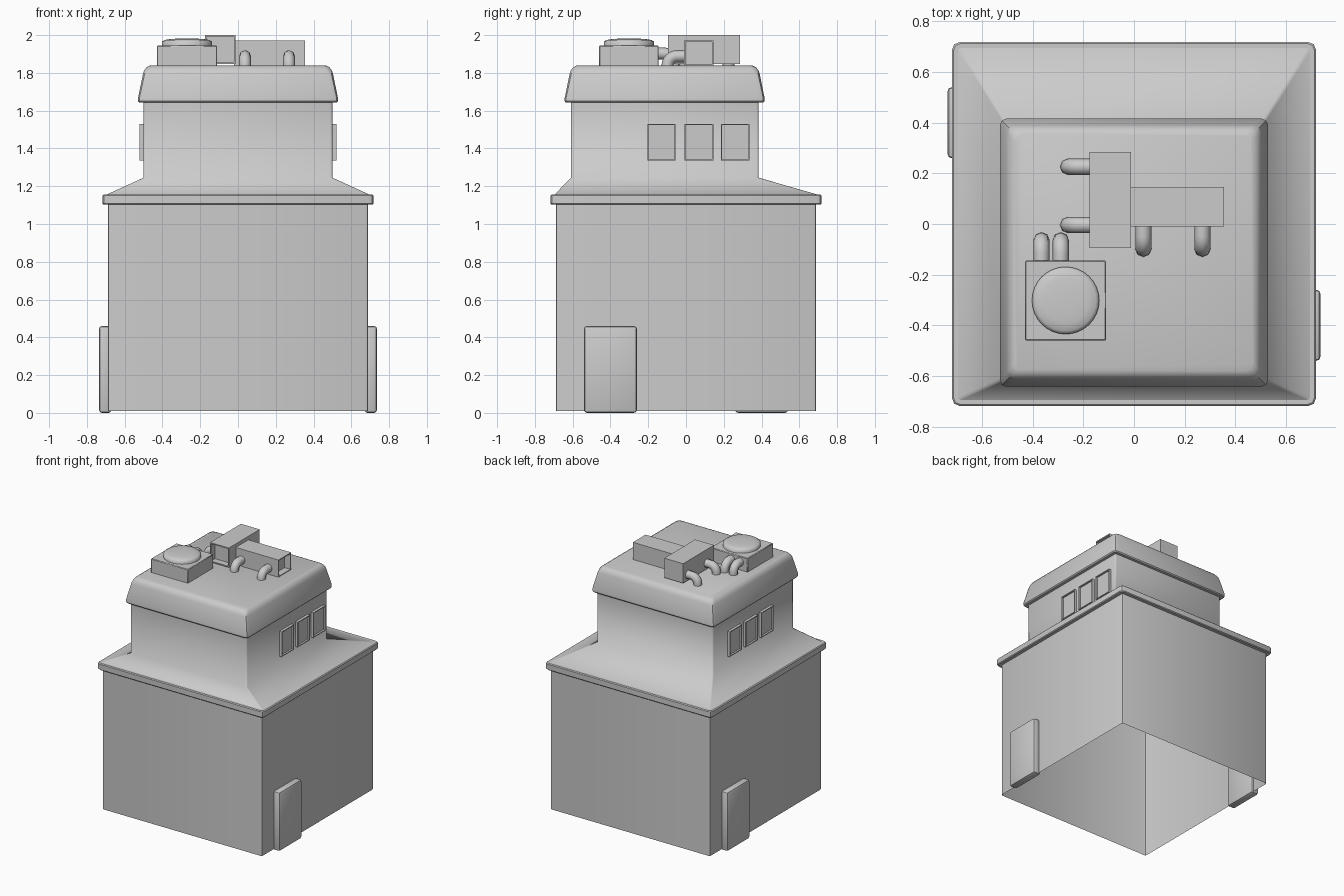
import bpy, bmesh
from math import pi, sin, cos, radians
from mathutils import Vector

if "Cube" in bpy.data.objects:
    bpy.data.objects.remove(bpy.data.objects["Cube"])


def finish(bm, name, angle=40):
    bmesh.ops.recalc_face_normals(bm, faces=bm.faces)
    me = bpy.data.meshes.new(name)
    bm.to_mesh(me)
    bm.free()
    me.shade_smooth()
    me.set_sharp_from_angle(angle=radians(angle))
    ob = bpy.data.objects.new(name, me)
    bpy.context.collection.objects.link(ob)
    return ob


def loft(name, rings, cap_top=False, angle=40):
    bm = bmesh.new()
    loops = [[bm.verts.new(p) for p in ring] for ring in rings]
    n = len(loops[0])
    for a, b in zip(loops, loops[1:]):
        for i in range(n):
            j = (i + 1) % n
            bm.faces.new((a[i], a[j], b[j], b[i]))
    if cap_top:
        bm.faces.new(loops[-1])
    return finish(bm, name, angle)


def rect(x, y0, y1, z, r, seg=2):
    # rectangle with small rounded corners, symmetric in x
    pts = []
    corners = [(x - r, y1 - r), (-x + r, y1 - r), (-x + r, y0 + r), (x - r, y0 + r)]
    for k, (cx, cy) in enumerate(corners):
        for s in range(seg + 1):
            a = k * pi / 2 + s / seg * pi / 2
            pts.append((cx + r * cos(a), cy + r * sin(a), z))
    return pts


def box(name, lo, hi, bevel=0.0, recess=None, rim=0.012, depth=0.02, seg=2):
    # box; the face looking along "recess" gets a thin rim and a sunken panel
    bm = bmesh.new()
    bmesh.ops.create_cube(bm, size=1)
    for v in bm.verts:
        v.co = [l + (h - l) * (c + 0.5) for l, h, c in zip(lo, hi, v.co)]
    bm.normal_update()
    if bevel:
        bmesh.ops.bevel(bm, geom=bm.edges[:], offset=bevel, segments=seg,
                        profile=0.5, affect='EDGES')
    if recess:
        d = Vector(recess)
        face = max(bm.faces, key=lambda f: f.normal.dot(d))
        bmesh.ops.inset_individual(bm, faces=[face], thickness=rim)
        new = bmesh.ops.extrude_face_region(bm, geom=[face])
        verts = [g for g in new['geom'] if isinstance(g, bmesh.types.BMVert)]
        bmesh.ops.translate(bm, vec=-d * depth, verts=verts)
        if face.is_valid:
            bm.faces.remove(face)
    return finish(bm, name)


def elbow(name, start, direction, run, z, radius=0.032, floor=1.83):
    # pipe leaving a unit sideways and bending down into the roof
    d, s = Vector(direction), Vector((*start, z))
    bend = 0.05
    pts = [s - d * 0.01]
    for k in range(7):
        a = k / 6 * pi / 2
        pts.append(s + d * (run - bend + bend * sin(a)) - Vector((0, 0, bend * (1 - cos(a)))))
    pts.append(Vector((pts[-1].x, pts[-1].y, floor)))
    cu = bpy.data.curves.new(name, 'CURVE')
    cu.dimensions = '3D'
    cu.bevel_depth = radius
    cu.bevel_resolution = 2
    sp = cu.splines.new('POLY')
    sp.points.add(len(pts) - 1)
    for p, co in zip(sp.points, pts):
        p.co = (*co, 1)
    bpy.context.collection.objects.link(bpy.data.objects.new(name, cu))


# Lower walls, open underneath
loft("lower_walls", [rect(.688, -.688, .688, z, .012) for z in (.01, 1.103)])

# Eave band around the lower storey
loft("eave_band", [rect(x, -x, x, z, r) for x, z, r in
     ((.688, 1.103, .012), (.712, 1.103, .025), (.718, 1.109, .028),
      (.718, 1.150, .028), (.712, 1.156, .025), (.69, 1.156, .012))])

# Flared skirt roof running smoothly into the upper walls
loft("skirt_and_upper_walls", [rect(.695, -.695, .695, 1.156, .012),
     rect(.5, -.61, .385, 1.245, .012), rect(.5, -.61, .385, 1.645, .012)], angle=80)

# Overhanging tapered cap
loft("roof_cap", [rect(x, -x - .113, x - .113, z, r) for x, z, r in
     ((.5, 1.642, .012), (.522, 1.642, .02), (.529, 1.65, .025), (.529, 1.668, .025),
      (.503, 1.795, .03), (.497, 1.812, .03), (.485, 1.829, .03), (.468, 1.838, .03))],
     cap_top=True)

# Doors and window rows, repeated by a half turn
for side, s in (("right", 1), ("left", -1)):
    def span(y0, y1):
        return sorted((s * y0, s * y1))
    y0, y1 = span(-.54, -.26)
    x0, x1 = span(.67, .736)
    box(side + "_door", (x0, y0, 0), (x1, y1, .46), bevel=.016)
    for i, (a, b) in enumerate(((-.205, -.055), (-.008, .145), (.185, .335))):
        y0, y1 = span(a, b)
        x0, x1 = span(.49, .521)
        box(f"{side}_window_{i + 1}", (x0, y0, 1.335), (x1, y1, 1.53),
            recess=(s, 0, 0), rim=.009, depth=.014)

# Fan unit with domed cover
box("fan_unit", (-.43, -.46, 1.83), (-.11, -.145, 1.945), bevel=.004, seg=1)
loft("fan_cover", [[(-.27 + r * cos(k * pi / 16), -.302 + r * sin(k * pi / 16), z)
     for k in range(32)] for r, z in
     ((.133, 1.94), (.133, 1.965), (.12, 1.974), (.09, 1.979), (.045, 1.982))],
     cap_top=True, angle=60)

# Ducts with recessed open ends
box("tall_duct", (-.175, -.095, 1.848), (-.012, .285, 2.0), recess=(0, -1, 0), depth=.05)
box("cross_duct", (-.02, -.01, 1.835), (.356, .146, 1.972), recess=(1, 0, 0), depth=.05)

# Pipes bending down into the roof
for i, x in enumerate((-.365, -.289)):
    elbow(f"fan_pipe_{i + 1}", (x, -.145), (0, 1, 0), .08, 1.902)
for i, x in enumerate((.037, .27)):
    elbow(f"cross_duct_pipe_{i + 1}", (x, -.01), (0, -1, 0), .088, 1.888)
for i, y in enumerate((.226, -.004)):
    elbow(f"tall_duct_pipe_{i + 1}", (-.175, y), (-1, 0, 0), .085, 1.895)
